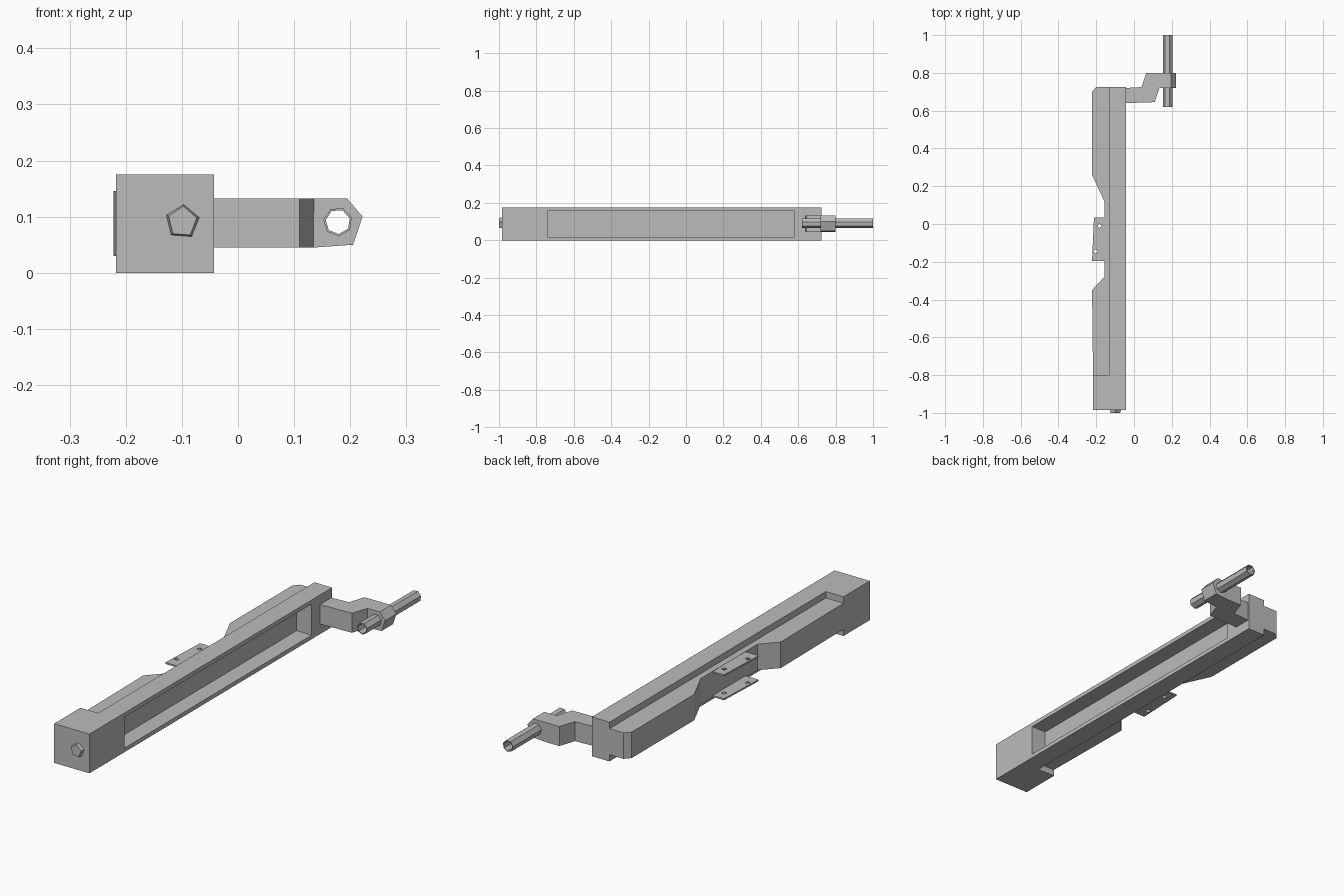
import bpy
import bmesh
from math import sin, cos, pi
from mathutils import Matrix, Vector

if "Cube" in bpy.data.objects:
    bpy.data.objects.remove(bpy.data.objects["Cube"], do_unlink=True)

GREY = (0.5, 0.5, 0.5, 1)
metal = bpy.data.materials.new("plain_grey")
metal.use_nodes = True
metal.diffuse_color = GREY
metal.node_tree.nodes["Principled BSDF"].inputs["Base Color"].default_value = GREY


def ring(x, y, radius, sides=7, turn=0.3):
    return [(x + radius * cos(turn + 2 * pi * i / sides),
             y + radius * sin(turn + 2 * pi * i / sides)) for i in range(sides)]


def prism(name, loops, low, high, axis="Z"):
    """Extrude an outline (later loops are holes) along z or y."""
    curve = bpy.data.curves.new(name, "CURVE")
    curve.dimensions = "2D"
    curve.fill_mode = "BOTH"
    curve.extrude = (high - low) / 2
    for loop in loops:
        spline = curve.splines.new("POLY")
        spline.points.add(len(loop) - 1)
        for point, (a, b) in zip(spline.points, loop):
            point.co = (a, b, 0, 1)
        spline.use_cyclic_u = True
    temp = bpy.data.objects.new(name + "_outline", curve)
    bpy.context.collection.objects.link(temp)
    graph = bpy.context.evaluated_depsgraph_get()
    mesh = bpy.data.meshes.new_from_object(temp.evaluated_get(graph))
    bpy.data.objects.remove(temp, do_unlink=True)
    bpy.data.curves.remove(curve)

    middle = (low + high) / 2
    if axis == "Y":
        mesh.transform(Matrix.Translation((0, middle, 0)) @ Matrix.Rotation(pi / 2, 4, "X"))
    else:
        mesh.transform(Matrix.Translation((0, 0, middle)))
    bm = bmesh.new()
    bm.from_mesh(mesh)
    bmesh.ops.remove_doubles(bm, verts=bm.verts, dist=1e-5)
    bmesh.ops.dissolve_limit(bm, angle_limit=0.01, verts=bm.verts, edges=bm.edges)
    bmesh.ops.recalc_face_normals(bm, faces=bm.faces)
    for face in bm.faces:
        face.smooth = False
    bm.to_mesh(mesh)
    bm.free()
    mesh.name = name
    mesh.materials.clear()
    mesh.materials.append(metal)
    obj = bpy.data.objects.new(name, mesh)
    bpy.context.collection.objects.link(obj)
    return obj


# Main bar with a full-width block at the front end
bar = prism("main_bar", [[(-.217, -.985), (-.043, -.985), (-.043, .725),
                          (-.13, .725), (-.13, -.8), (-.217, -.8)]], 0, .175)

# Long pocket sunk into the left face of the bar
bm = bmesh.new()
bm.from_mesh(bar.data)
side = max(bm.faces, key=lambda f: f.calc_center_median().x)
bmesh.ops.inset_individual(bm, faces=[side], thickness=.026)
for v in side.verts:
    v.co.y = -.74 if v.co.y < 0 else .58
floor = bmesh.ops.extrude_discrete_faces(bm, faces=[side])["faces"][0]
bmesh.ops.translate(bm, verts=floor.verts, vec=Vector((-.074, 0, 0)))
bm.to_mesh(bar.data)
bm.free()

# Narrower side rail with a waist
prism("side_rail", [[(-.13, .725), (-.2, .725), (-.222, .7), (-.222, .26),
                     (-.157, .12), (-.157, -.28), (-.222, -.35),
                     (-.217, -.8), (-.13, -.8)]], .03, .146)

# Thin pair of drilled lugs in the waist
lug = [(-.15, .035), (-.212, .035), (-.222, -.195), (-.15, -.195)]
holes = [ring(-.182, -.01, .012, 4), ring(-.203, -.145, .012, 4)]
for label, z in (("upper", .138), ("lower", .031)):
    prism(label + "_lug", [lug] + holes, z, z + .007)

# Cranked arm and its pointed, drilled end
prism("arm", [[(-.043, .64), (.11, .645), (.135, .72), (.135, .8),
               (.065, .8), (.04, .725), (-.043, .72)]], .045, .132)
prism("arm_end", [[(.135, .045), (.205, .05), (.222, .1), (.195, .132), (.135, .132)],
                  ring(.178, .091, .026)], .72, .8, "Y")

# Hollow pin through the arm end
prism("hollow_pin", [ring(.178, .091, .026), ring(.178, .091, .022)], .62, 1, "Y")

# Five-sided button on the front end, tapered forward
button = prism("front_button", [ring(-.099, .091, .031, 5, 1.5)], -1, -.985, "Y")
for v in button.data.vertices:
    if v.co.y < -.99:
        v.co.x = -.1 + (v.co.x + .1) * .85
        v.co.z = .091 + (v.co.z - .091) * .9
